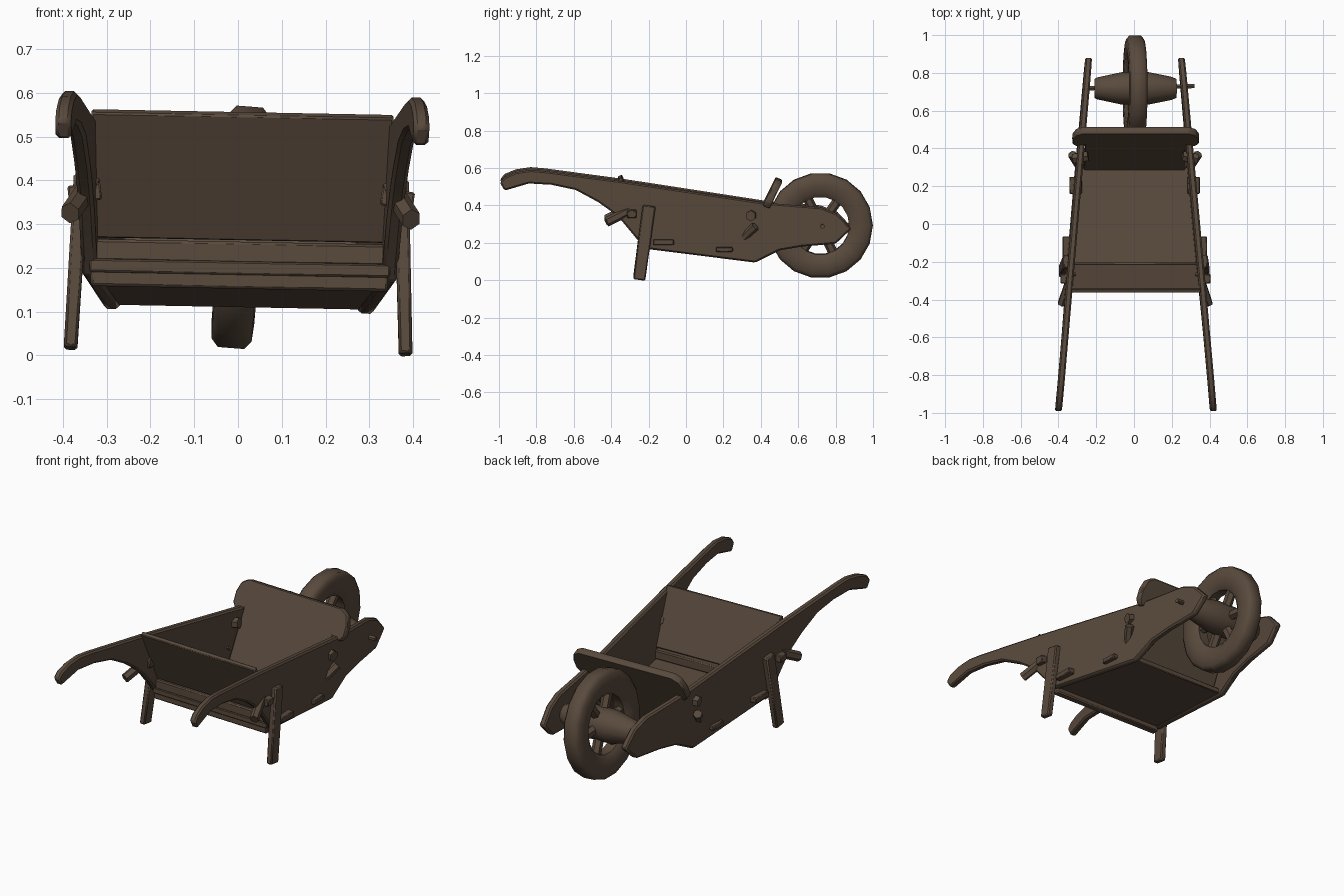
import bpy, bmesh, math
from mathutils import Vector, Matrix

if "Cube" in bpy.data.objects:
    bpy.data.objects.remove(bpy.data.objects["Cube"])

wood = bpy.data.materials.new("dark_brown_wood")
wood.diffuse_color = (0.1, 0.068, 0.046, 1)
wood.use_nodes = True
wood.node_tree.nodes["Principled BSDF"].inputs["Base Color"].default_value = wood.diffuse_color
ROLL = Matrix.Rotation(0.019, 4, 'Y')      # the barrow leans slightly to one side


def finish(name, bm, bevel=0.0, angle=40):
    bmesh.ops.recalc_face_normals(bm, faces=bm.faces)
    bm.transform(ROLL)
    me = bpy.data.meshes.new(name)
    bm.to_mesh(me)
    bm.free()
    ob = bpy.data.objects.new(name, me)
    bpy.context.collection.objects.link(ob)
    me.materials.append(wood)
    if bevel:
        m = ob.modifiers.new("worn_edges", 'BEVEL')
        m.width, m.segments, m.limit_method = bevel, 1, 'ANGLE'
    bpy.ops.object.select_all(action='DESELECT')
    ob.select_set(True)
    bpy.context.view_layer.objects.active = ob
    bpy.ops.object.shade_smooth_by_angle(angle=math.radians(angle))
    return ob


def slab(name, points, offset, bevel=0.006):
    """Flat outline of 3D points, thickened by an offset vector."""
    bm = bmesh.new()
    face = bm.faces.new([bm.verts.new(p) for p in points])
    ext = bmesh.ops.extrude_face_region(bm, geom=[face])
    new = [v for v in ext["geom"] if isinstance(v, bmesh.types.BMVert)]
    bmesh.ops.translate(bm, verts=new, vec=offset)
    return finish(name, bm, bevel)


def bar(name, a, b, w, d, sides=4, bevel=0.006, taper=1.0):
    """Straight bar from a to b; w is its width along x, d its depth."""
    a, b = Vector(a), Vector(b)
    axis = (b - a).normalized()
    ref = Vector((1, 0, 0)) if abs(axis.x) < 0.8 else Vector((0, 1, 0))
    v = axis.cross(ref).normalized()
    u = v.cross(axis)
    k = 1 / math.cos(math.pi / sides) / 2
    bm = bmesh.new()
    rings = []
    for p, s in ((a, 1), (b, taper)):
        rings.append([bm.verts.new(p + s * k * (u * w * math.cos(t) + v * d * math.sin(t)))
                      for t in [(i + .5) * 2 * math.pi / sides for i in range(sides)]])
    for i in range(sides):
        j = (i + 1) % sides
        bm.faces.new((rings[0][i], rings[0][j], rings[1][j], rings[1][i]))
    bm.faces.new(rings[0])
    bm.faces.new(rings[1])
    return finish(name, bm, bevel)


def lathe_x(name, profile, centre, steps, closed, tilt):
    """Spin (x, radius) points around the x axis."""
    bm = bmesh.new()
    rings = [[bm.verts.new((x, r * math.cos(t), r * math.sin(t)))
              for t in [i * 2 * math.pi / steps for i in range(steps)]] for x, r in profile]
    n = len(rings)
    for k in range(n if closed else n - 1):
        for i in range(steps):
            j = (i + 1) % steps
            bm.faces.new((rings[k][i], rings[k][j], rings[(k + 1) % n][j], rings[(k + 1) % n][i]))
    if not closed:
        bm.faces.new(rings[0])
        bm.faces.new(rings[-1])
    bm.transform(Matrix.Translation(centre) @ tilt)
    return finish(name, bm, angle=50)


def side_x(y):
    return 0.322 - 0.088 * y               # boards converge toward the wheel


# Side boards with handles in one piece
outline = [(-.995, .53), (-.97, .56), (-.91, .585), (-.83, .597), (-.75, .59), (-.35, .537), (.42, .42),
           (.72, .395), (.81, .36), (.885, .28), (.80, .20), (.62, .185), (.50, .165),
           (.37, .10), (-.22, .175), (-.34, .32), (-.40, .375), (-.47, .425), (-.59, .49),
           (-.72, .518), (-.84, .525), (-.97, .487)]
for s, side in ((-1, "left"), (1, "right")):
    slab(side + "_side_board", [(s * (side_x(y) - .017), y, z) for y, z in outline],
         (s * .036, 0, 0), .008)
    # Leg outside the board
    bar(side + "_leg", (s * .366, -.197, .405), (s * .383, -.25, .009), .034, .07, taper=.92)
    # Angled pegs and beam ends
    bar(side + "_rear_peg", (s * .335, -.26, .40), (s * .39, -.425, .318), .04, .045, 6, 0)
    bar(side + "_front_peg", (s * .29, .30, .225), (s * .335, .37, .295), .04, .04, 6, 0)
    bar(side + "_upper_peg", (s * .25, .36, .36), (s * .33, .345, .35), .05, .05, 6, 0)
    bar(side + "_rear_beam_end", (s * .32, -.12, .21), (s * .382, -.12, .21), .11, .03, 4, .004)
    bar(side + "_front_beam_end", (s * .28, .205, .17), (s * .345, .205, .17), .09, .025, 4, .004)
    bar(side + "_rear_rail_end", (s * .32, -.29, .37), (s * .395, -.29, .36), .05, .04, 4, .004)

# Floor
y0, y1 = -.25, .36
slab("floor", [(-side_x(y0), y0, .215), (side_x(y0), y0, .215),
               (side_x(y1), y1, .14), (-side_x(y1), y1, .14)], (0, 0, -.03), .004)
# Sloping rear board and the rail under it
slab("rear_board", [(-.345, -.365, .548), (.345, -.365, .548),
                    (.335, -.235, .262), (-.335, -.235, .262)], (0, .022, .01), .004)
bar("rear_rail", (-.335, -.225, .235), (.335, -.225, .235), .04, .05)
bar("bottom_rail", (-.34, -.225, .175), (.34, -.225, .175), .04, .045)

# Front board leaning over the wheel, with ears resting on the side boards
half = [(.27, .15), (.265, .42), (.285, .405), (.315, .405), (.335, .43), (.335, .48),
        (.318, .525), (.28, .547)]
shape = half + [(-x, z) for x, z in reversed(half)]
slab("front_board", [(x, .285 + (z - .15) * .49, z) for x, z in shape], (0, .036, -.016), .005)

# Wheel: rim, barrel hub, axle and spokes
hub = Vector((0, .718, .293))
lean = Matrix.Rotation(.06, 4, 'Y')
rim = [(-.046, .18), (-.049, .22), (-.046, .262), (-.03, .281), (.03, .281), (.046, .262),
       (.049, .22), (.046, .18), (.028, .155), (-.028, .155)]
lathe_x("wheel_rim", rim, hub, 18, True, lean)
barrel = [(-.215, .05), (-.20, .058), (-.07, .086), (.07, .086), (.19, .062), (.22, .05)]
lathe_x("wheel_hub", barrel, hub, 12, False, Matrix())
bar("axle", hub + Vector((-.27, 0, 0)), hub + Vector((.315, .012, 0)), .022, .022, 6, 0)
for i in range(6):
    t = math.radians(60 * i - 5)
    d = lean @ Vector((0, math.cos(t), math.sin(t)))
    bar(f"spoke_{i + 1}", hub + d * .05, hub + d * .18, .045, .045, 6, 0)
